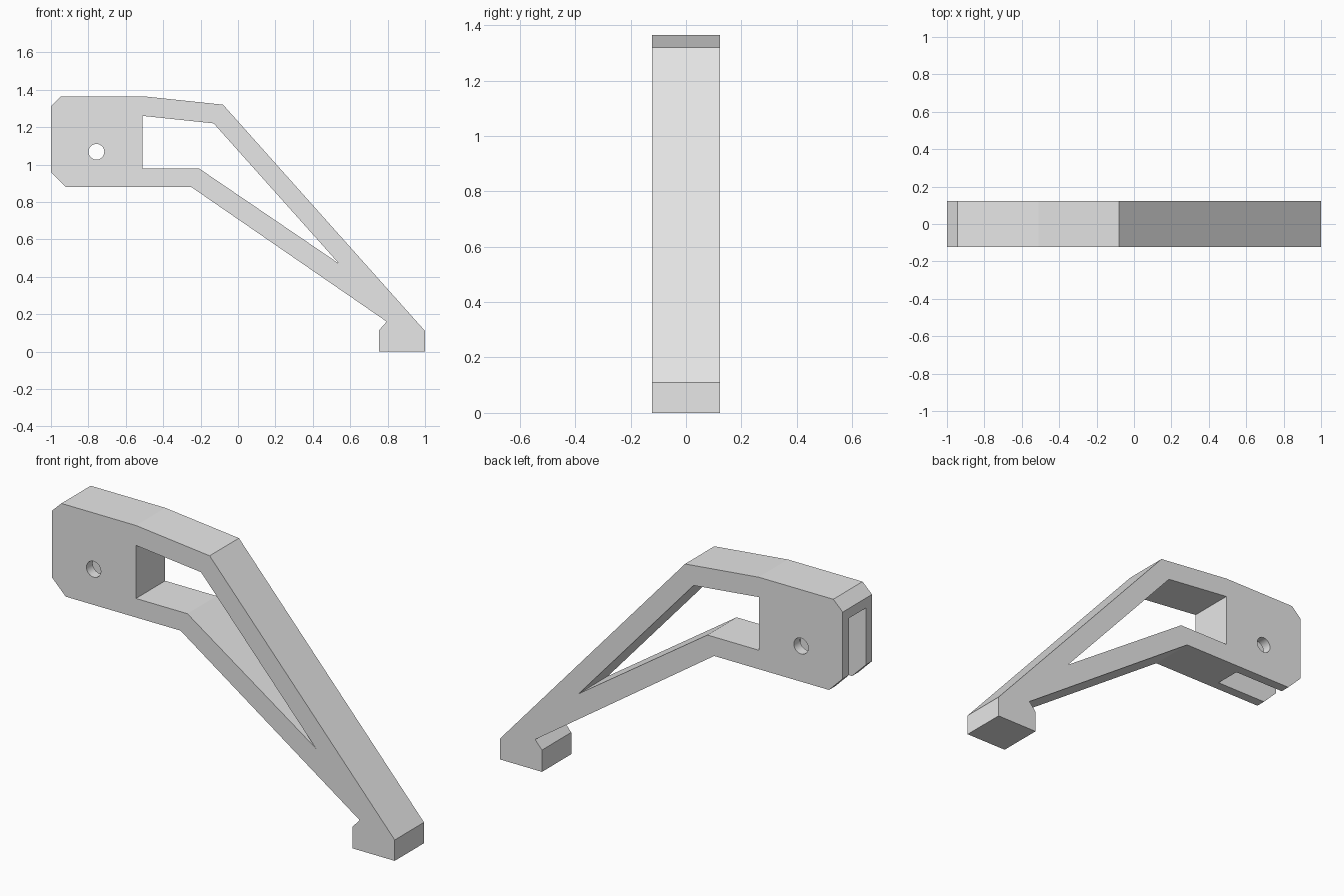
import bpy
import bmesh
import math

HALF = 0.122  # half the thickness of the bracket

cube = bpy.data.objects.get("Cube")
if cube:
    bpy.data.objects.remove(cube, do_unlink=True)

grey = bpy.data.materials.new("plain grey")
grey.use_nodes = True
grey.diffuse_color = (0.8, 0.8, 0.8, 1)
grey.node_tree.nodes["Principled BSDF"].inputs["Base Color"].default_value = (0.8, 0.8, 0.8, 1)


def extrude_profile(name, points, half):
    """Extrude an x-z outline evenly to both sides of y = 0."""
    bm = bmesh.new()
    face = bm.faces.new([bm.verts.new((x, -half, z)) for x, z in points])
    result = bmesh.ops.extrude_face_region(bm, geom=[face])
    moved = [v for v in result["geom"] if isinstance(v, bmesh.types.BMVert)]
    bmesh.ops.translate(bm, verts=moved, vec=(0, 2 * half, 0))
    bmesh.ops.recalc_face_normals(bm, faces=bm.faces)
    mesh = bpy.data.meshes.new(name)
    bm.to_mesh(mesh)
    bm.free()
    mesh.materials.append(grey)
    obj = bpy.data.objects.new(name, mesh)
    bpy.context.collection.objects.link(obj)
    return obj


def cut(target, cutter):
    """Subtract the cutter from the target, then discard it."""
    cutter.hide_render = True
    mod = target.modifiers.new("cut", "BOOLEAN")
    mod.operation = "DIFFERENCE"
    mod.solver = "EXACT"
    mod.object = cutter
    bpy.context.view_layer.objects.active = target
    bpy.ops.object.modifier_apply(modifier=mod.name)
    bpy.data.objects.remove(cutter, do_unlink=True)


# Outer silhouette: chamfered mounting block, bent arm and foot
bracket = extrude_profile("bracket_arm", [
    (-1, 1.312), (-0.945, 1.365), (-0.51, 1.365), (-0.08, 1.32),
    (1, 0.11), (1, 0), (0.755, 0), (0.755, 0.115), (0.795, 0.16),
    (-0.25, 0.88), (-0.92, 0.88), (-1, 0.96)], HALF)

# Tapering window between the two struts
cut(bracket, extrude_profile("window_cutter", [
    (-0.51, 1.26), (-0.13, 1.22), (0.54, 0.47), (-0.21, 0.98), (-0.51, 0.98)], 0.3))

# Slot open at the end and underside of the mounting block
cut(bracket, extrude_profile("slot_cutter", [
    (-1.2, 0.7), (-0.62, 0.7), (-0.62, 1.26), (-1.2, 1.26)], 0.07))

# Round bolt hole through the block
ring = [math.tau * i / 32 for i in range(32)]
cut(bracket, extrude_profile("hole_cutter", [
    (-0.757 + 0.042 * math.cos(a), 1.068 + 0.042 * math.sin(a)) for a in ring], 0.3))

# Keep the flat faces crisp and the bolt hole smooth
bpy.ops.object.select_all(action="DESELECT")
bracket.select_set(True)
bpy.context.view_layer.objects.active = bracket
bpy.ops.object.shade_smooth_by_angle(angle=math.radians(15))
for poly in bracket.data.polygons:
    if poly.area > 0.005:
        poly.use_smooth = False
